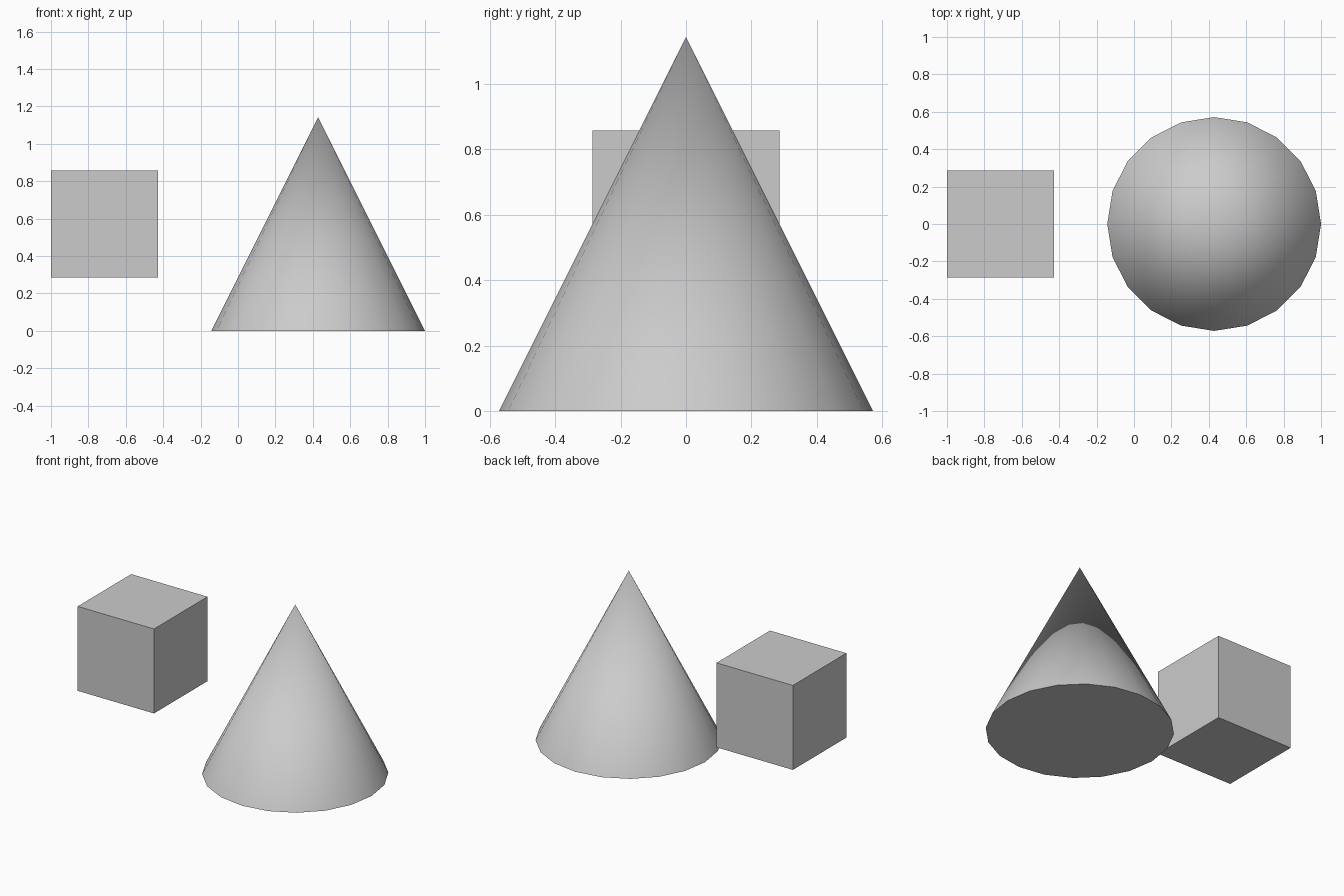
import bpy
import math

if "Cube" in bpy.data.objects:
    bpy.data.objects.remove(bpy.data.objects["Cube"])

U = 2 / 7  # the model is laid out on a 7-unit-wide grid scaled to 2

# Floating flat-sided cube on the left
bpy.ops.mesh.primitive_cube_add(size=2 * U, location=(-2.5 * U, 0, 2 * U))
bpy.context.object.name = "cube"

# Twenty-sided closed cone on the right, smooth sides with a sharp base rim
bpy.ops.mesh.primitive_cone_add(vertices=20, radius1=2 * U, radius2=0, depth=4 * U,
                                end_fill_type='NGON', location=(1.5 * U, 0, 2 * U))
bpy.context.object.name = "cone"
bpy.ops.object.shade_smooth_by_angle(angle=math.radians(30))
